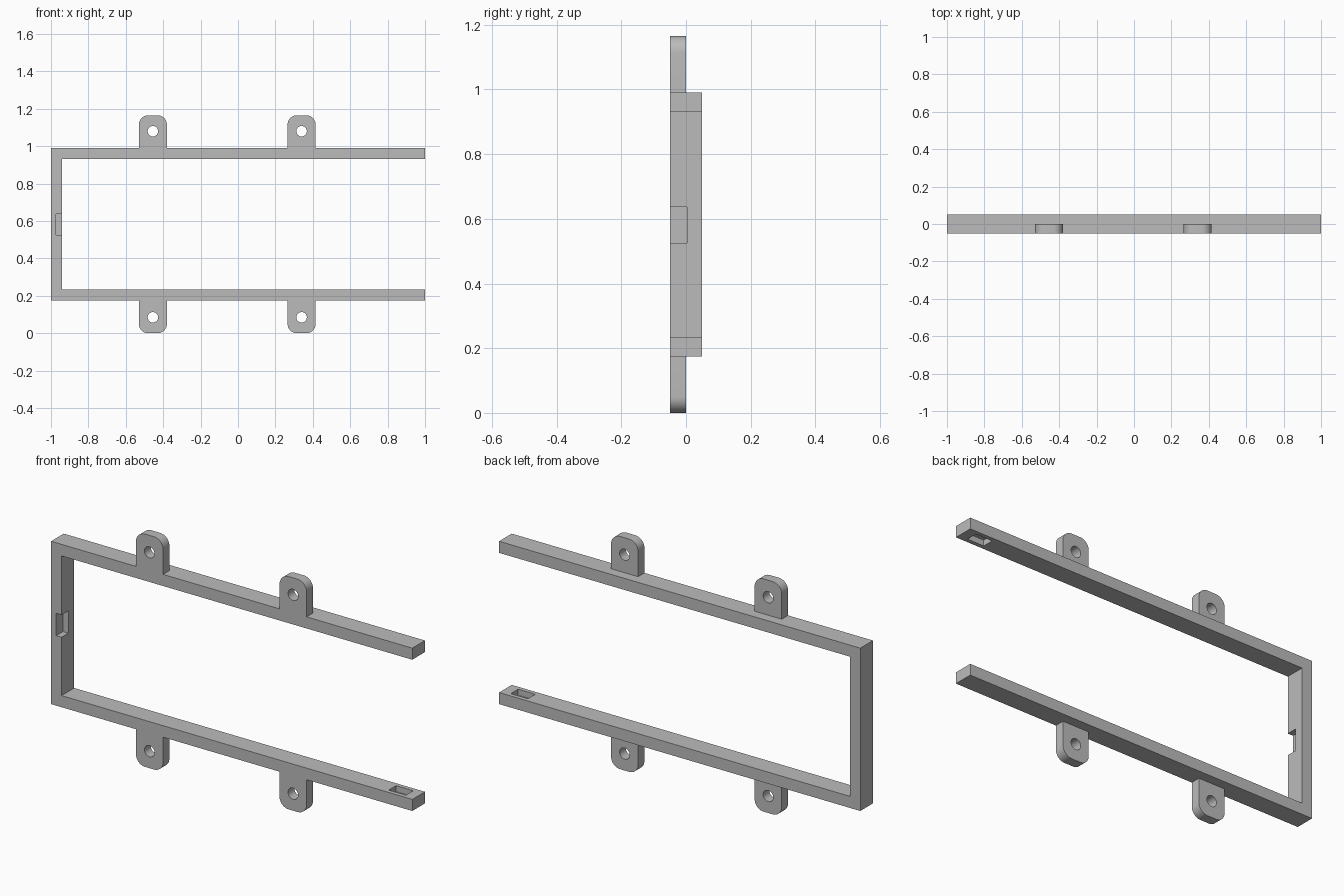
import bpy, bmesh, math

cube = bpy.data.objects.get("Cube")
if cube:
    bpy.data.objects.remove(cube, do_unlink=True)

grey = bpy.data.materials.new("plain_grey")
grey.use_nodes = True
colour = (0.5, 0.5, 0.5, 1)
grey.diffuse_color = colour
grey.node_tree.nodes["Principled BSDF"].inputs["Base Color"].default_value = colour

FRONT, BACK = -0.05, 0.05
BOTTOM, TOP = 0.18, 0.995
BAR = 0.058          # thickness of the frame bars
MID = (BOTTOM + TOP) / 2
TAB_HALF, TAB_REACH, ROUND = 0.075, 0.175, 0.05


def extrude_outline(name, outline, y0, y1):
    """Solid made by sweeping an x-z outline along y."""
    bm = bmesh.new()
    face = bm.faces.new([bm.verts.new((x, y0, z)) for x, z in outline])
    swept = bmesh.ops.extrude_face_region(bm, geom=[face])["geom"]
    for v in swept:
        if isinstance(v, bmesh.types.BMVert):
            v.co.y = y1
    bmesh.ops.recalc_face_normals(bm, faces=bm.faces)
    mesh = bpy.data.meshes.new(name)
    bm.to_mesh(mesh)
    bm.free()
    mesh.materials.append(grey)
    obj = bpy.data.objects.new(name, mesh)
    bpy.context.collection.objects.link(obj)
    return obj


def box(name, x0, x1, y0, y1, z0, z1):
    return extrude_outline(name, [(x0, z0), (x1, z0), (x1, z1), (x0, z1)], y0, y1)


def arc(cx, cz, r, start, end, steps):
    angles = [math.radians(start + (end - start) * i / steps) for i in range(steps + 1)]
    return [(cx + r * math.cos(a), cz + r * math.sin(a)) for a in angles]


def combine(target, tool, operation):
    mod = target.modifiers.new(operation.lower(), "BOOLEAN")
    mod.operation, mod.solver, mod.object = operation, "EXACT", tool
    bpy.context.view_layer.objects.active = target
    bpy.ops.object.modifier_apply(modifier=mod.name)
    bpy.data.objects.remove(tool, do_unlink=True)


# Three-sided frame, open at its left end
inner = -1 + BAR
frame = extrude_outline("bracket_frame", [
    (-1, BOTTOM), (1, BOTTOM), (1, BOTTOM + BAR), (inner, BOTTOM + BAR),
    (inner, TOP - BAR), (1, TOP - BAR), (1, TOP), (-1, TOP)], FRONT, BACK)

# Rounded mounting tabs with screw holes, mirrored above and below
for x in (-0.455, 0.34):
    for side in (1, -1):
        edge = MID + side * (TOP - MID)
        corner = TAB_REACH - ROUND
        outline = [(TAB_HALF, -0.03)]
        outline += arc(TAB_HALF - ROUND, corner, ROUND, 0, 90, 10)
        outline += arc(ROUND - TAB_HALF, corner, ROUND, 90, 180, 10)
        outline += [(-TAB_HALF, -0.03)]
        tab = extrude_outline("mounting_tab", [(x + u, edge + side * w) for u, w in outline], FRONT, 0)
        combine(frame, tab, "UNION")
        hole = extrude_outline("screw_hole", arc(x, edge + side * 0.09, 0.028, 0, 360, 32)[:-1], -0.1, 0.1)
        combine(frame, hole, "DIFFERENCE")

# Notch in the upright bar, open to the front
combine(frame, box("side_notch", inner - 0.03, inner + 0.05, -0.1, 0.003, 0.53, 0.642), "DIFFERENCE")

# Closed pockets in the facing sides of the long bars
for z in (BOTTOM + BAR, TOP - BAR):
    combine(frame, box("bar_pocket", 0.855, 0.95, -0.029, 0.029, z - 0.03, z + 0.03), "DIFFERENCE")

# Rest the lowest tabs exactly on the ground
low = min(v.co.z for v in frame.data.vertices)
for v in frame.data.vertices:
    v.co.z -= low

bpy.ops.object.select_all(action="DESELECT")
frame.select_set(True)
bpy.context.view_layer.objects.active = frame
bpy.ops.object.shade_smooth_by_angle(angle=math.radians(30))
